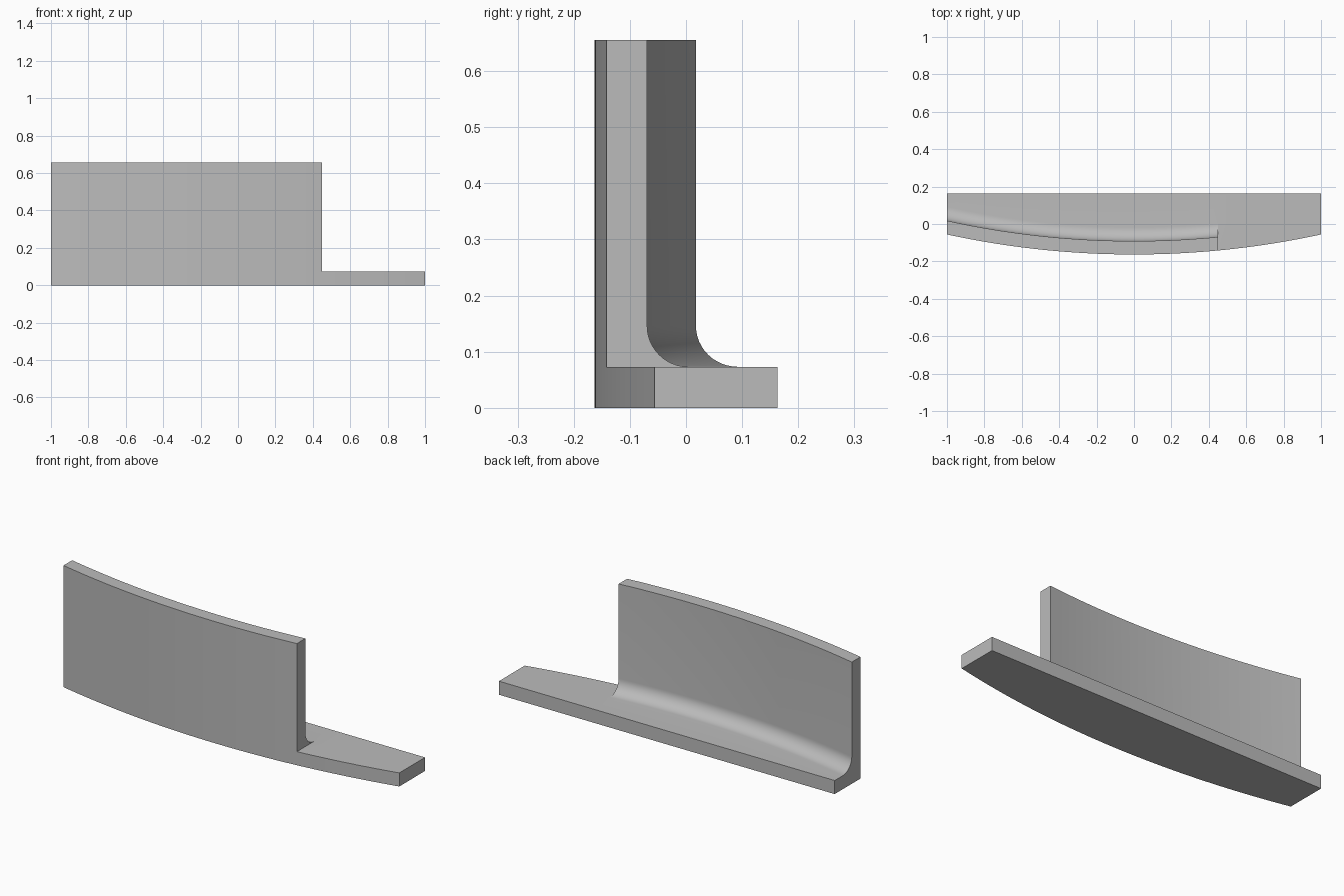
import bpy, bmesh, math

cube = bpy.data.objects.get("Cube")
if cube:
    bpy.data.objects.remove(cube, do_unlink=True)

# Main dimensions
HALF, STEP, BACK = 1.0, 0.45, 0.163
BASE_TOP, TOP = 0.073, 0.655
THICK, FILLET = 0.072, 0.073
RADIUS = 4.726
CENTRE = RADIUS - BACK


def arc_y(x, depth):
    """Depth position on the curved plan, offset inwards from the front."""
    return CENTRE - math.sqrt((RADIUS - depth) ** 2 - x * x)


# Wall section as (offset, height): front lip, top edges, fillet down to its foot
wall = [(0, BASE_TOP), (0, TOP), (THICK, TOP)]
for i in range(13):
    a = math.pi / 2 * i / 12
    wall.append((THICK + FILLET * (1 - math.cos(a)),
                 BASE_TOP + FILLET * (1 - math.sin(a))))

# Stations along the length, with one exactly at the step
xs = [-HALF + (STEP + HALF) * i / 32 for i in range(33)]
xs += [STEP + (HALF - STEP) * i / 12 for i in range(1, 13)]

bm = bmesh.new()
bases, walls = [], []
for x in xs:
    section = wall if x < STEP + 0.001 else [wall[0], wall[-1]]
    ring = [bm.verts.new((x, arc_y(x, d), z)) for d, z in section]
    back_top = bm.verts.new((x, BACK, BASE_TOP))
    back_bottom = bm.verts.new((x, BACK, 0))
    front_bottom = bm.verts.new((x, arc_y(x, 0), 0))
    walls.append(ring)
    bases.append([ring[-1], back_top, back_bottom, front_bottom, ring[0]])


def strip(a, b):
    """Bridge two matching rows of vertices."""
    for i in range(len(a) - 1):
        bm.faces.new((a[i], a[i + 1], b[i + 1], b[i]))


for k in range(len(xs) - 1):
    strip(bases[k], bases[k + 1])
    if xs[k + 1] < STEP + 0.001:
        strip(walls[k], walls[k + 1])
    else:
        # Bare ledge beyond the wall
        strip([walls[k][0], walls[k][-1]], [walls[k + 1][0], walls[k + 1][-1]])

# End faces: full section, wall step, bare ledge
bm.faces.new(walls[0] + bases[0][1:4])
bm.faces.new(walls[32])
bm.faces.new(bases[-1])
bmesh.ops.recalc_face_normals(bm, faces=bm.faces)

mesh = bpy.data.meshes.new("curved_angle_bracket")
bm.to_mesh(mesh)
bm.free()
bracket = bpy.data.objects.new("curved_angle_bracket", mesh)
bpy.context.collection.objects.link(bracket)

# Plain grey finish
grey = bpy.data.materials.new("plain_grey")
grey.use_nodes = True
colour = (0.5, 0.5, 0.5, 1)
grey.diffuse_color = colour
grey.node_tree.nodes["Principled BSDF"].inputs["Base Color"].default_value = colour
mesh.materials.append(grey)

bpy.ops.object.select_all(action="DESELECT")
bracket.select_set(True)
bpy.context.view_layer.objects.active = bracket
bpy.ops.object.shade_smooth_by_angle(angle=math.radians(30))
